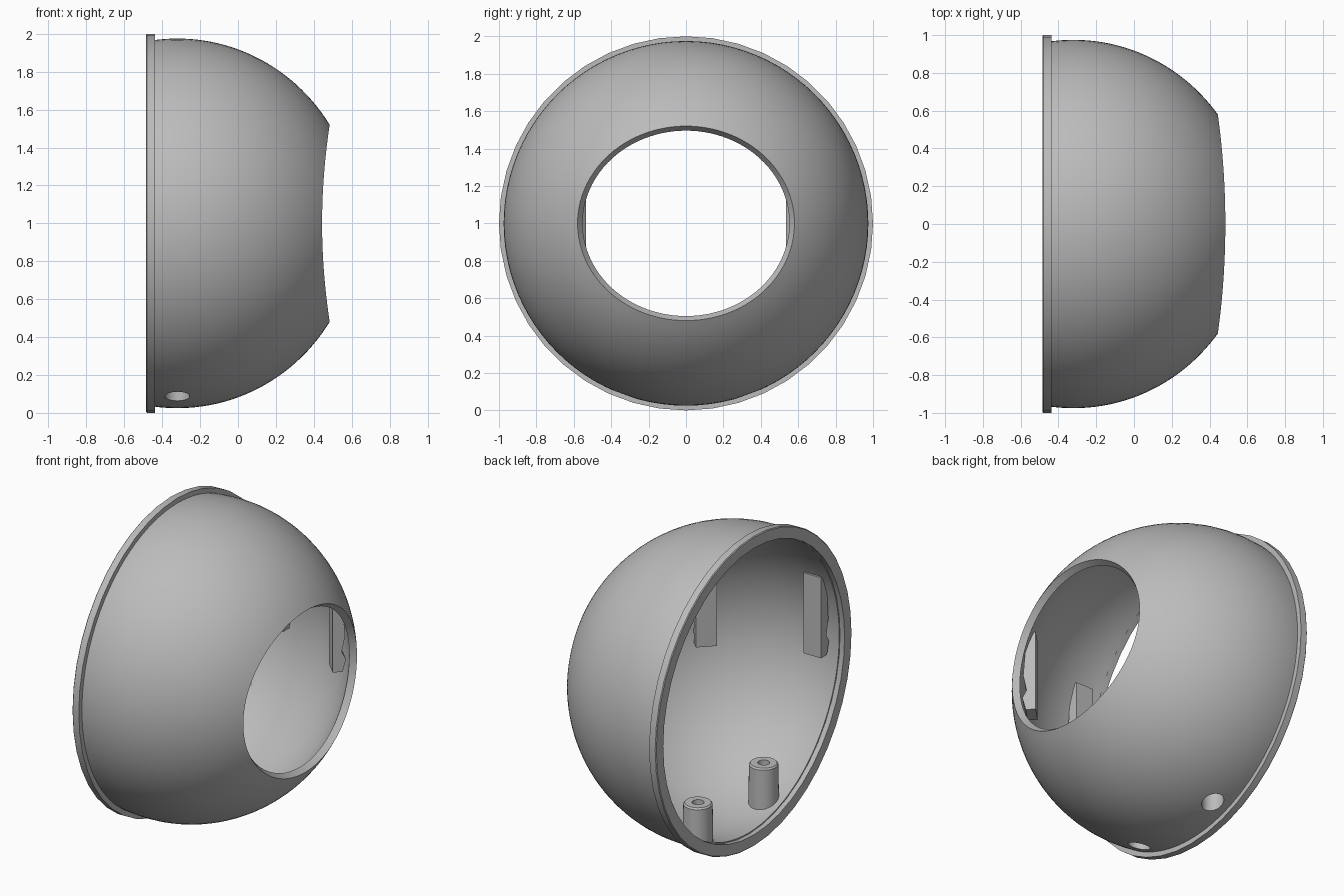
import bpy, bmesh
from math import sin, cos, pi, sqrt, acos, asin, hypot, radians
from mathutils import Matrix, Vector

cube = bpy.data.objects.get("Cube")
if cube:
    bpy.data.objects.remove(cube, do_unlink=True)

grey = bpy.data.materials.new("plain grey")
grey.use_nodes = True
colour = (0.5, 0.5, 0.5, 1)
grey.diffuse_color = colour
grey.node_tree.nodes["Principled BSDF"].inputs["Base Color"].default_value = colour

CX, CZ = -0.32, 1.0       # centre of the dome
DEPTH, RADIUS = 0.95, 0.975
WALL = 0.045


def make(name, bm):
    bmesh.ops.recalc_face_normals(bm, faces=bm.faces)
    mesh = bpy.data.meshes.new(name)
    bm.to_mesh(mesh)
    bm.free()
    mesh.materials.append(grey)
    obj = bpy.data.objects.new(name, mesh)
    bpy.context.collection.objects.link(obj)
    return obj


def select(obj):
    bpy.ops.object.select_all(action='DESELECT')
    obj.select_set(True)
    bpy.context.view_layer.objects.active = obj


def smooth(obj):
    select(obj)
    bpy.ops.object.shade_smooth_by_angle(angle=radians(30))


def skin(bm, rows, loop_rows=False):
    """Bridge a list of closed vertex rings."""
    pairs = list(zip(rows, rows[1:]))
    if loop_rows:
        pairs.append((rows[-1], rows[0]))
    for a, b in pairs:
        n = len(a)
        for i in range(n):
            j = (i + 1) % n
            bm.faces.new((a[i], a[j], b[j], b[i]))


# Dome: half ellipsoid trimmed by an oval opening, thickened inwards
bm = bmesh.new()
SEG, ROWS = 96, 28
start = acos((-0.455 - CX) / DEPTH)
rows = []
for k in range(ROWS + 1):
    ring = []
    for i in range(SEG):
        t = 2 * pi * i / SEG
        mouth = 1 / hypot(cos(t) / 0.58, sin(t) / 0.52)
        end = asin(mouth / RADIUS)
        a = start + (end - start) * k / ROWS
        r = RADIUS * sin(a)
        ring.append(bm.verts.new((CX + DEPTH * cos(a), r * cos(t), CZ + r * sin(t))))
    rows.append(ring)
skin(bm, rows)
dome = make("dome_shell", bm)
# face normals must point outwards for the wall to grow inwards
mid = dome.data.polygons[SEG * ROWS // 2]
if mid.normal.dot(mid.center - Vector((CX, 0, CZ))) < 0:
    dome.data.flip_normals()
wall = dome.modifiers.new("wall", 'SOLIDIFY')
wall.thickness, wall.offset = WALL, -1

# Screw holes through the bottom of the dome
BOSS_Y = 0.335
cutters = []
for y in (-BOSS_Y, BOSS_Y):
    bm = bmesh.new()
    bmesh.ops.create_cone(bm, cap_ends=True, segments=32, radius1=0.065, radius2=0.065,
                          depth=0.3, matrix=Matrix.Translation((CX, y, 0.1)))
    cutter = make("hole_cutter", bm)
    cutter.hide_render = True
    cut = dome.modifiers.new("screw_hole", 'BOOLEAN')
    cut.operation, cut.object, cut.solver = 'DIFFERENCE', cutter, 'EXACT'
    cutters.append(cutter)
select(dome)
for name in [m.name for m in dome.modifiers]:
    bpy.ops.object.modifier_apply(modifier=name)
for cutter in cutters:
    bpy.data.objects.remove(cutter, do_unlink=True)
smooth(dome)

# Flange ring round the open side
bm = bmesh.new()
rows = []
for x, r in ((-0.485, 0.925), (-0.485, 0.995), (-0.48, 1.0), (-0.437, 1.0), (-0.437, 0.93)):
    rows.append([bm.verts.new((x, r * cos(2 * pi * i / 44), CZ + r * sin(2 * pi * i / 44)))
                 for i in range(44)])
skin(bm, rows, loop_rows=True)
smooth(make("flange_ring", bm))

# Screw bosses: hollow posts whose feet follow the dome wall
def boss(name, y):
    bm = bmesh.new()
    rows = []
    for r, z in ((0.065, None), (0.065, 0.27), (0.035, 0.27), (0.035, 0.37),
                 (0.078, 0.37), (0.086, 0.36), (0.09, None)):
        ring = []
        for i in range(32):
            px, py = r * cos(2 * pi * i / 32), y + r * sin(2 * pi * i / 32)
            foot = CZ - sqrt(0.95 ** 2 - px * px - py * py)
            ring.append(bm.verts.new((CX + px, py, foot if z is None else z)))
        rows.append(ring)
    skin(bm, rows, loop_rows=True)
    smooth(make(name, bm))


boss("front_screw_boss", -BOSS_Y)
boss("back_screw_boss", BOSS_Y)

# Snap tabs: hooked profile (radius, height) extruded sideways
TAB = ((0.83, -0.13), (0.83, 0.39), (0.86, 0.39), (0.89, 0.3), (0.905, 0.1),
       (0.885, 0.0), (0.91, -0.05), (0.89, -0.13))


def tab(name, angle, scale):
    bm = bmesh.new()
    turn = Matrix.Translation((CX, 0, CZ)) @ Matrix.Rotation(angle, 4, 'Z')
    sides = [[bm.verts.new(turn @ Vector((r * scale, w, z))) for r, z in TAB]
             for w in (-0.063, 0.063)]
    skin(bm, sides)
    for side in sides:
        bm.faces.new(side)
    make(name, bm)


for label, sign in (("front", -1), ("back", 1)):
    tab(label + "_side_tab", sign * pi / 2, 1.0)
    tab(label + "_inner_tab", sign * pi / 4, 0.985)
